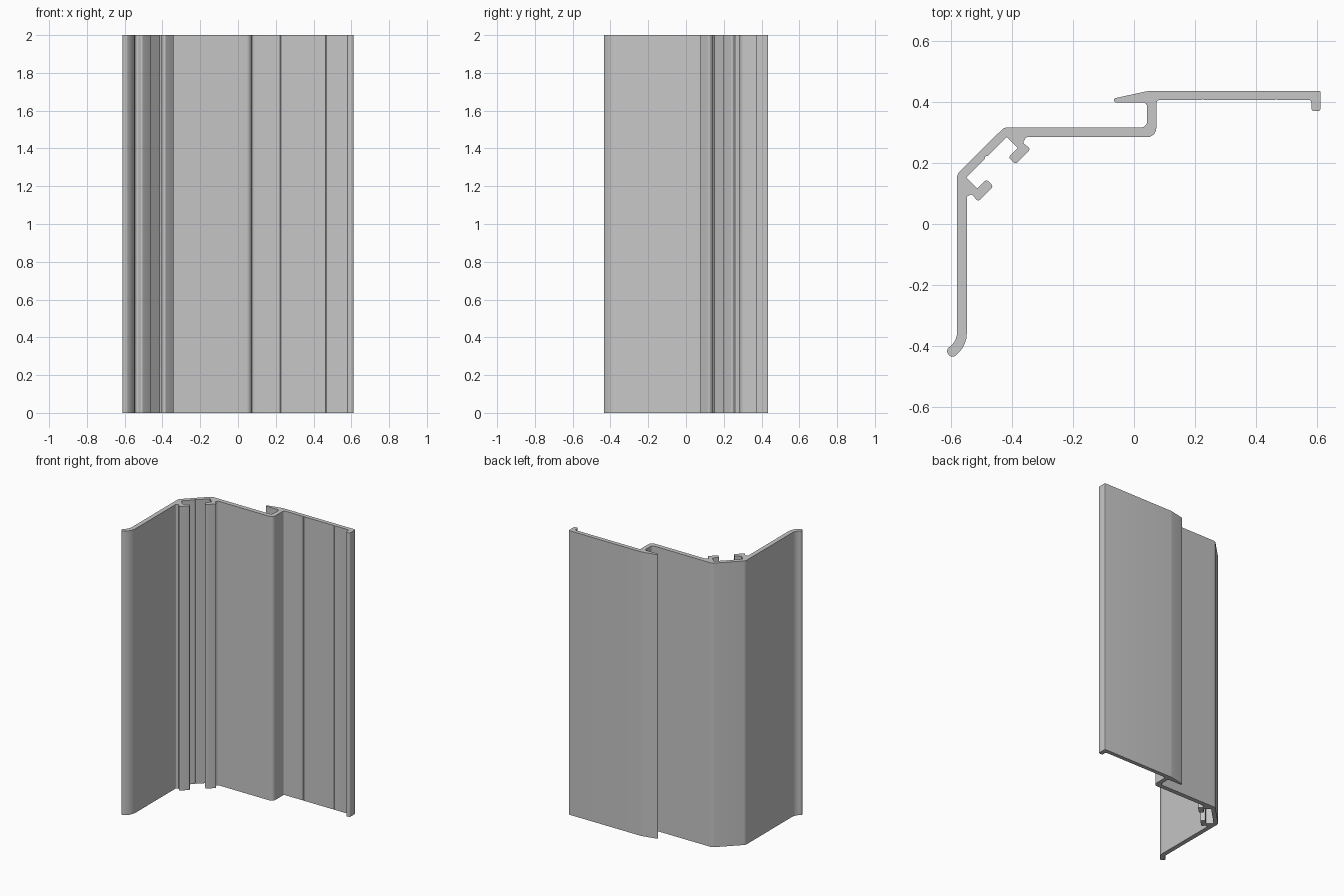
import bpy, bmesh, math
from mathutils import Vector

cube = bpy.data.objects.get("Cube")
if cube:
    bpy.data.objects.remove(cube, do_unlink=True)

HEIGHT = 2.0


def fillet(prev, corner, nxt, radius):
    """Points of an arc that rounds one corner of the outline."""
    a, b = (prev - corner).normalized(), (nxt - corner).normalized()
    turn = math.pi - a.angle(b)
    if radius == 0 or turn < 0.02:
        return [corner]
    setback = radius * math.tan(turn / 2)
    centre = corner + (a + b).normalized() * (radius / math.cos(turn / 2))
    start, end = corner + a * setback - centre, corner + b * setback - centre
    steps = max(2, math.ceil(turn / math.radians(12)))
    return [centre + (start * math.sin(turn * (1 - i / steps))
                      + end * math.sin(turn * i / steps)) / math.sin(turn)
            for i in range(steps + 1)]


def groove(x, y):
    """Small V-shaped marking groove in the underside of the upper plate."""
    return [(x + .003, y, 0), (x, y + .003, 0), (x - .003, y, 0)]


# Cross-section corners: x, y, rounding radius
upper_plate = [(-.065, .411, .006), (.045, .435, .08), (.611, .435, .005),
               (.611, .37, .009), (.58, .37, .009), (.58, .406, .008),
               *groove(.465, .406), *groove(.225, .406)]
step_inside = [(.073, .406, .012), (.073, .284, .03)]
right_hook = [(-.353, .284, .006), (-.364, .266, .008), (-.338, .245, .009),
              (-.388, .195, .009), (-.411, .218, .009), (-.38, .249, .003),
              (-.416, .285, 0)]
slot_groove = [(-.478, .223, 0), (-.487, .221, 0), (-.489, .212, 0)]
left_hook = [(-.549, .152, 0), (-.513, .116, .003), (-.483, .146, .009),
             (-.46, .123, .009), (-.51, .073, .009), (-.531, .098, .008),
             (-.547, .09, .006)]
curled_lip = [(-.547, -.403, .09), (-.597, -.44, .015),
              (-.618, -.413, .015), (-.579, -.384, .06)]
outer_wall = [(-.579, .163, .03), (-.425, .316, .03), (.043, .316, .02),
              (.043, .398, .015), (-.065, .398, .006)]
corners = (upper_plate + step_inside + right_hook + slot_groove + left_hook
           + curled_lip + outer_wall)

# Round the corners into one closed outline
pts = [Vector(c[:2]) for c in corners]
outline = []
for i, c in enumerate(corners):
    outline += fillet(pts[i - 1], pts[i], pts[(i + 1) % len(pts)], c[2])

# Extrude the outline to full height
bm = bmesh.new()
base = bm.faces.new([bm.verts.new((p.x, p.y, 0)) for p in outline])
top = bmesh.ops.extrude_face_region(bm, geom=[base], use_keep_orig=True)
bmesh.ops.translate(bm, vec=(0, 0, HEIGHT),
                    verts=[v for v in top["geom"] if isinstance(v, bmesh.types.BMVert)])
bmesh.ops.recalc_face_normals(bm, faces=bm.faces)
mesh = bpy.data.meshes.new("extruded_trim_profile")
bm.to_mesh(mesh)
bm.free()

# Plain light grey metal
grey = bpy.data.materials.new("light_grey_metal")
grey.use_nodes = True
colour = (.57, .57, .57, 1)
grey.diffuse_color = colour
grey.node_tree.nodes["Principled BSDF"].inputs["Base Color"].default_value = colour
mesh.materials.append(grey)

profile = bpy.data.objects.new("extruded_trim_profile", mesh)
bpy.context.collection.objects.link(profile)
bpy.context.view_layer.objects.active = profile
profile.select_set(True)
bpy.ops.object.shade_smooth_by_angle(angle=math.radians(30))
